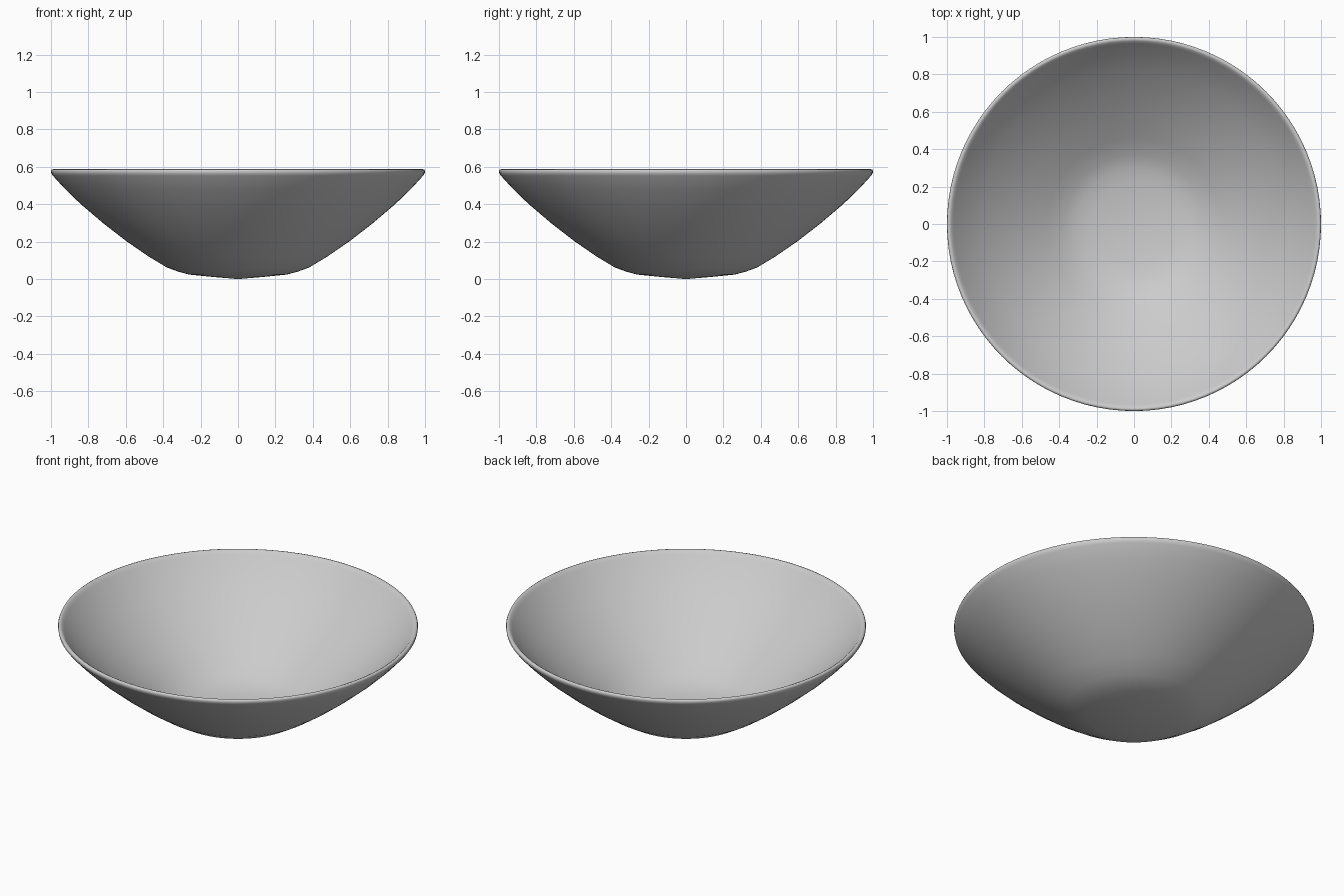
import bpy, bmesh, math

if "Cube" in bpy.data.objects:
    bpy.data.objects.remove(bpy.data.objects["Cube"])

# Bowl cross-section (radius, height): underside centre, outer wall, rim, inner wall, inner centre
outer = [(0.0, 0.0), (0.14, 0.012), (0.26, 0.024), (0.32, 0.04), (0.38, 0.062),
         (0.48, 0.122), (0.60, 0.205), (0.72, 0.298), (0.84, 0.400),
         (0.93, 0.487), (0.99, 0.553)]
rim = [(0.998, 0.565), (1.0, 0.577), (0.997, 0.585), (0.988, 0.588), (0.978, 0.583)]
inner = [(0.965, 0.568), (0.91, 0.503), (0.82, 0.415), (0.70, 0.312), (0.58, 0.221),
         (0.46, 0.139), (0.37, 0.082), (0.30, 0.056), (0.22, 0.042), (0.12, 0.032), (0.0, 0.025)]
profile = outer + rim + inner
SIDES = 96

# Revolve the cross-section about the vertical axis
bm = bmesh.new()
verts = [bm.verts.new((r, 0, z)) for r, z in profile]
edges = [bm.edges.new(pair) for pair in zip(verts, verts[1:])]
bmesh.ops.spin(bm, geom=verts + edges, cent=(0, 0, 0), axis=(0, 0, 1),
               angle=math.tau, steps=SIDES)
bmesh.ops.remove_doubles(bm, verts=bm.verts, dist=0.0005)
bmesh.ops.recalc_face_normals(bm, faces=bm.faces)
for face in bm.faces:
    face.smooth = True

mesh = bpy.data.meshes.new("bowl")
bm.to_mesh(mesh)
bm.free()
bowl = bpy.data.objects.new("bowl", mesh)
bpy.context.collection.objects.link(bowl)
